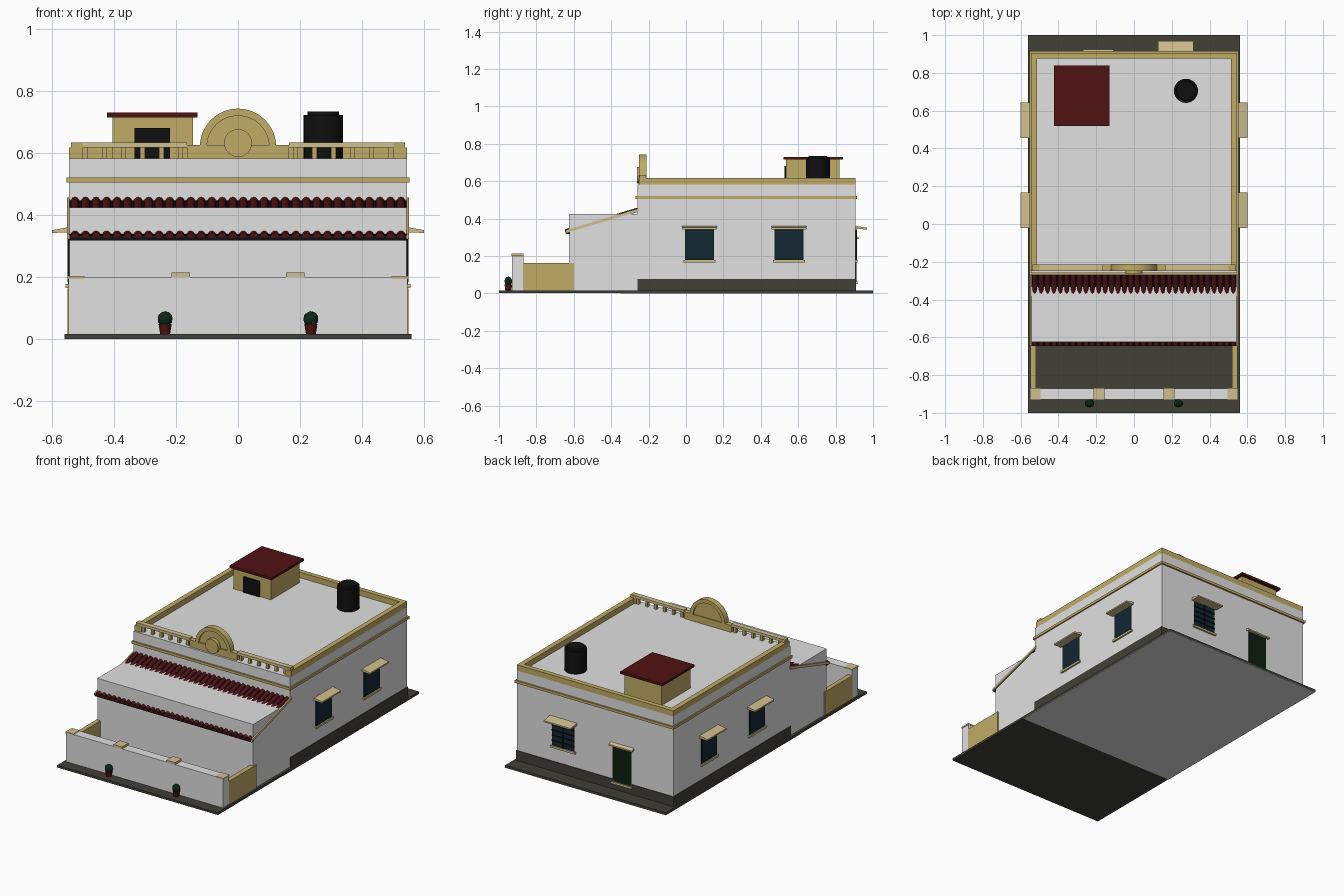
import bpy, math
from mathutils import Vector

if "Cube" in bpy.data.objects:
    bpy.data.objects.remove(bpy.data.objects["Cube"])


def material(name, r, g, b):
    m = bpy.data.materials.new(name)
    m.use_nodes = True
    m.diffuse_color = (r, g, b, 1)
    bsdf = next(n for n in m.node_tree.nodes if n.type == "BSDF_PRINCIPLED")
    bsdf.inputs["Base Color"].default_value = (r, g, b, 1)
    return m


WHITE = material("white plaster", 0.75, 0.75, 0.75)
OCHRE = material("ochre trim", 0.53, 0.41, 0.13)
SAND = material("pale sand stone", 0.63, 0.52, 0.27)
RED = material("dark red clay", 0.08, 0.006, 0.007)
STONE = material("dark stone", 0.052, 0.05, 0.038)
BLUE = material("dark blue glass", 0.006, 0.02, 0.034)
GREEN = material("dark green paint", 0.004, 0.014, 0.005)
LEAF = material("leaf green", 0.004, 0.02, 0.009)
BLACK = material("black", 0.005, 0.005, 0.005)


def mesh(name, verts, faces, mat):
    me = bpy.data.meshes.new(name)
    me.from_pydata(verts, [], faces)
    me.materials.append(mat)
    ob = bpy.data.objects.new(name, me)
    bpy.context.collection.objects.link(ob)
    return ob


def prism(name, profile, place, a, b, mat):
    """Extrude a 2D profile from a to b; place(u, v, w) maps it into space."""
    n = len(profile)
    verts = [place(u, v, w) for w in (a, b) for u, v in profile]
    faces = [tuple(range(n)), tuple(range(2 * n - 1, n - 1, -1))]
    faces += [(i, i + n, (i + 1) % n + n, (i + 1) % n) for i in range(n)]
    ob = mesh(name, verts, faces, mat)
    import bmesh
    bm = bmesh.new()
    bm.from_mesh(ob.data)
    bmesh.ops.recalc_face_normals(bm, faces=bm.faces)
    bm.to_mesh(ob.data)
    bm.free()
    return ob


def box(name, x, y, z, mat):
    rect = [(x[0], y[0]), (x[1], y[0]), (x[1], y[1]), (x[0], y[1])]
    return prism(name, rect, lambda u, v, w: (u, v, w), z[0], z[1], mat)


def along_x(u, v, w):
    return (w, u, v)


def along_y(u, v, w):
    return (u, w, v)


def cylinder(name, centre, r1, r2, depth, mat, sides=24):
    bpy.ops.mesh.primitive_cone_add(vertices=sides, radius1=r1, radius2=r2, depth=depth,
                                    location=(centre[0], centre[1], centre[2] + depth / 2))
    ob = bpy.context.object
    ob.name = name
    ob.data.materials.append(mat)
    bpy.ops.object.shade_smooth_by_angle()
    return ob


# Ground slab and house blocks
box("ground_slab", (-.56, .56), (-1, 1), (.002, .016), STONE)
box("foundation_underside", (-.56, .56), (-.35, 1), (0, .002), WHITE)
box("main_block", (-.545, .545), (-.26, .905), (.01, .582), WHITE)
box("porch_block", (-.543, .543), (-.625, -.26), (.01, .425), WHITE)
box("plinth", (-.549, .549), (-.26, .909), (.01, .078), STONE)
box("cornice", (-.553, .553), (-.27, .915), (.505, .521), OCHRE)
box("porch_step", (-.13, .13), (-.695, -.62), (.01, .022), STONE)

# Roof parapet on three sides
box("back_parapet", (-.545, .545), (.875, .905), (.58, .617), OCHRE)
for side, s in (("left", 1), ("right", -1)):
    xs = sorted((s * .513, s * .545))
    box(side + "_parapet", xs, (-.25, .875), (.58, .617), OCHRE)

    # Front balustrade
    box(side + "_end_post", sorted((s * .5, s * .538)), (-.248, -.215), (.58, .634), OCHRE)
    box(side + "_top_rail", sorted((s * .165, s * .5)), (-.248, -.215), (.617, .634), SAND)
    for i in range(6):
        c = s * (.185 + i * .0615)
        box(side + "_baluster", (c - .008, c + .008), (-.24, -.222), (.58, .618), OCHRE)

    # Courtyard side wall, cap blocks and plants
    box(side + "_yard_wall", sorted((s * .52, s * .549)), (-.872, -.6), (.01, .163), OCHRE)
    box(side + "_gate_cap", sorted((s * .155, s * .215)), (-.933, -.868), (.2, .214), SAND)
    box(side + "_corner_cap", sorted((s * .495, s * .55)), (-.931, -.868), (.194, .203), SAND)
    cylinder(side + "_plant_pot", (s * .235, -.95, .016), .016, .021, .032, RED, 12)
    bpy.ops.mesh.primitive_ico_sphere_add(subdivisions=2, radius=.025,
                                          location=(s * .235, -.95, .065))
    bush = bpy.context.object
    bush.name = side + "_plant_bush"
    bush.data.materials.append(LEAF)
    bush.scale = (1, .85, 1)

box("yard_front_wall", (-.547, .547), (-.93, -.87), (.01, .2), WHITE)

# Arched crest with raised rim and medallion
ARC = [math.pi * i / 24 for i in range(25)]


def arc(r, z):
    return [(r * math.cos(a), z + r * math.sin(a)) for a in ARC]


box("crest_base", (-.165, .165), (-.248, -.215), (.58, .625), OCHRE)
prism("crest_arch", arc(.115, .62), along_y, -.24, -.22, OCHRE)
prism("crest_rim", arc(.123, .62) + arc(.1, .62)[::-1], along_y, -.25, -.212, OCHRE)
medallion = [(.045 * math.cos(2 * a), .632 + .045 * math.sin(2 * a)) for a in ARC[:-1]]
prism("crest_medallion", medallion, along_y, -.262, -.235, OCHRE)

# Sloping tiled porch roof
LOW, HIGH = Vector((0, -.645, .328)), Vector((0, -.25, .446))


def slope_strip(name, x0, x1, drop, rise, mat):
    profile = [(LOW.y, LOW.z - drop), (HIGH.y, HIGH.z - drop),
               (HIGH.y, HIGH.z + rise), (LOW.y, LOW.z + rise)]
    return prism(name, profile, along_x, x0, x1, mat)


slope_strip("porch_roof_underlay", -.543, .543, .008, .004, BLACK)
slope_strip("left_rake_board", .543, .551, .006, .01, SAND)
slope_strip("right_rake_board", -.551, -.543, .006, .01, SAND)
TILES = 32
PITCH = 1.085 / TILES
for i in range(TILES):
    c = -.5425 + (i + .5) * PITCH
    ring = [(c + .014 * math.cos(math.pi * k / 6), .015 * math.sin(math.pi * k / 6))
            for k in range(7)]
    prism("roof_tile", ring,
          lambda u, v, w: (u, LOW.y + (HIGH.y - LOW.y) * w, LOW.z + (HIGH.z - LOW.z) * w + v),
          -.005, 1, RED)
box("porch_eave", (-.545, .545), (-.642, -.62), (.318, .334), BLACK)

# Rooftop shed and water tank
box("shed_walls", (-.405, -.145), (.535, .82), (.58, .716), OCHRE)
box("shed_roof", (-.423, -.13), (.52, .84), (.715, .73), RED)
box("shed_door", (-.333, -.22), (.527, .54), (.58, .68), BLACK)
cylinder("water_tank", (.275, .705, .58), .064, .064, .142, BLACK)
cylinder("water_tank_lid", (.275, .705, .72), .052, .05, .014, BLACK)


# Wall openings: w runs along the wall, d runs outward from it
def opening(name, place, c, half, z0, z1, reach, pane, bars):
    def block(part, a, b, d0, d1, lo, hi, mat):
        rect = [(d0, lo), (d1, lo), (d1, hi), (d0, hi)]
        return prism(name + part, rect, place, a, b, mat)

    block("_frame", c - half, c + half, -.005, .003, z0, z1, GREEN)
    block("_pane", c - half + .006, c + half - .006, -.005, .005, z0 + .006, z1 - .006, pane)
    block("_sill", c - half - .008, c + half + .008, -.005, .011, z0 - .013, z0, SAND)
    hood = [(-.005, z1 + .003), (reach, z1), (reach, z1 + .009), (-.005, z1 + .02)]
    prism(name + "_hood", hood, place, c - half - .016, c + half + .016, SAND)
    for k in range(bars):
        z = z0 + (z1 - z0) * (k + 1) / (bars + 1)
        block("_bar", c - half, c + half, 0, .01, z - .003, z + .003, BLACK)
    if bars:
        block("_mullion", c - .004, c + .004, 0, .009, z0, z1, BLACK)


for c in (.073, .55):
    opening("left_window", lambda d, z, w: (.545 + d, w, z), c, .078, .178, .342, .055, BLUE, 0)
    opening("right_window", lambda d, z, w: (-.545 - d, w, z), c, .078, .178, .342, .055, BLUE, 0)


def on_back(d, z, w):
    return (w, .905 + d, z)


opening("back_window", on_back, .22, .078, .178, .342, .063, BLUE, 4)
opening("back_door", on_back, -.19, .065, .064, .29, .02, GREEN, 0)
box("back_door_split", (-.192, -.188), (.905, .912), (.064, .29), BLACK)
